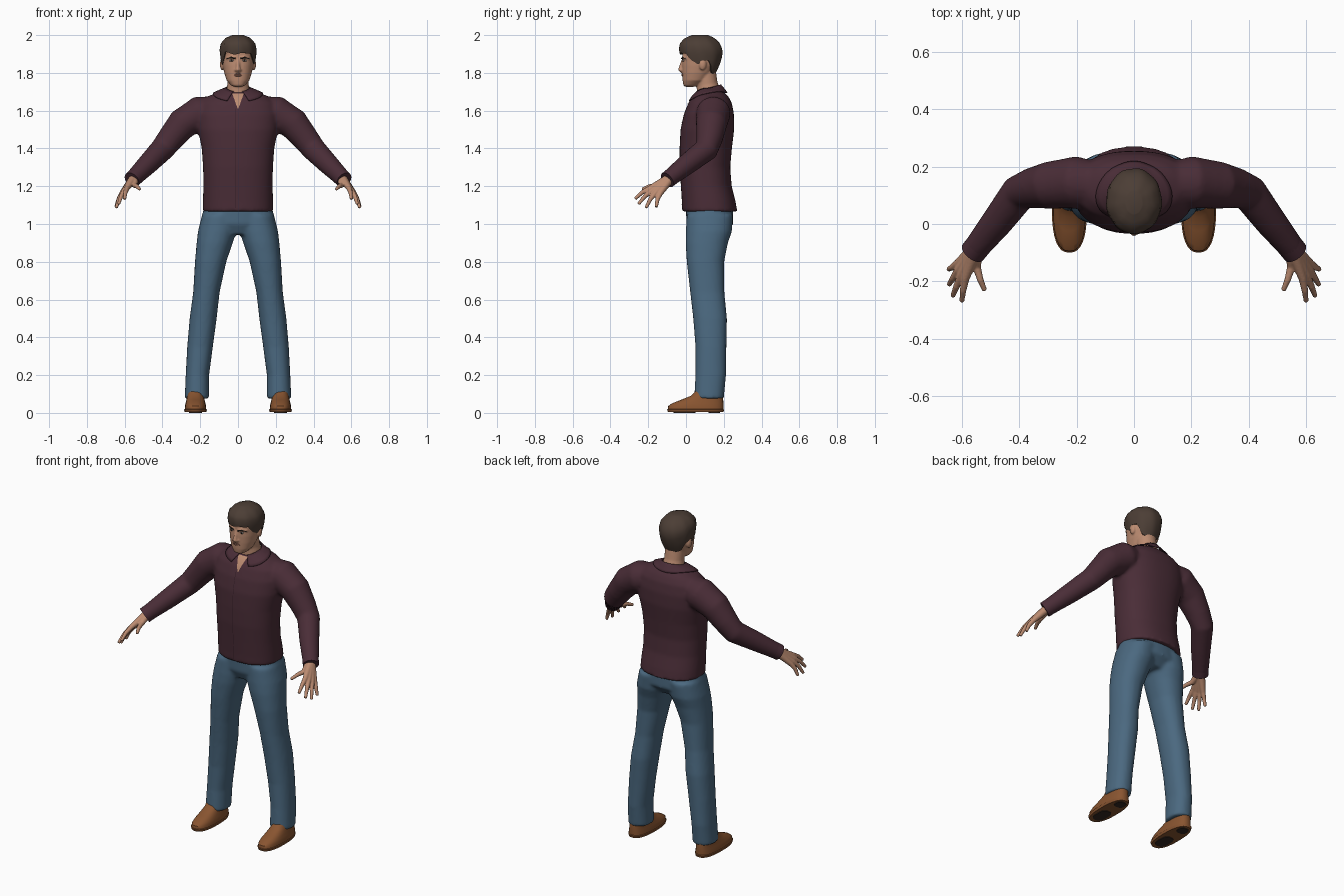
import bpy, bmesh, math
from mathutils import Vector, Matrix

cube = bpy.data.objects.get("Cube")
if cube:
    bpy.data.objects.remove(cube, do_unlink=True)


def material(name, color):
    m = bpy.data.materials.new(name)
    m.use_nodes = True
    m.diffuse_color = (*color, 1)
    bsdf = next(n for n in m.node_tree.nodes if n.type == 'BSDF_PRINCIPLED')
    bsdf.inputs["Base Color"].default_value = (*color, 1)
    return m


SKIN = material("skin", (.5, .26, .165))
HAIR = material("brown_hair", (.072, .048, .036))
SHIRT = material("plum_shirt", (.068, .026, .038))
SEAM = material("dark_plum", (.035, .013, .02))
DENIM = material("blue_denim", (.07, .14, .215))
LEATHER = material("tan_leather", (.25, .09, .03))
SOLE = material("dark_sole", (.035, .022, .016))
WHITE = material("eye_white", (.42, .38, .35))
DARK = material("eye_dark", (.02, .015, .012))
LIP = material("lip", (.36, .16, .11))


def finish(name, bm, mat, voxel=0, smooth=0, sharp=40):
    """Turn a bmesh into a smooth object; voxel fuses overlapping parts."""
    bmesh.ops.recalc_face_normals(bm, faces=bm.faces)
    mesh = bpy.data.meshes.new(name)
    bm.to_mesh(mesh)
    bm.free()
    mesh.materials.append(mat)
    mesh.shade_smooth()
    mesh.set_sharp_from_angle(angle=math.radians(sharp))
    ob = bpy.data.objects.new(name, mesh)
    bpy.context.scene.collection.objects.link(ob)
    if voxel:
        mod = ob.modifiers.new("fuse", 'REMESH')
        mod.mode, mod.voxel_size, mod.use_smooth_shade = 'VOXEL', voxel, True
        mod = ob.modifiers.new("soften", 'SMOOTH')
        mod.factor, mod.iterations = .5, smooth
    return ob


def skin_rings(bm, rings, closed=True, caps=True):
    """Join successive rows of points with quads."""
    rows = [[bm.verts.new(p) for p in r] for r in rings]
    n = len(rows[0])
    for a, b in zip(rows, rows[1:]):
        for i in range(n if closed else n - 1):
            j = (i + 1) % n
            bm.faces.new((a[i], a[j], b[j], b[i]))
    if caps:
        bm.faces.new(rows[0])
        bm.faces.new(rows[-1])


def stack(bm, table, side=1, e=2.2, n=32):
    """Loft of flat sections: height, x from, x to, front, back."""
    rings = []
    for z, x0, x1, y0, y1 in table:
        ring = []
        for i in range(n):
            a = math.tau * i / n
            s, c = math.sin(a), math.cos(a)
            ring.append((side * ((x0 + x1) / 2 + (x1 - x0) / 2 * math.copysign(abs(s) ** (2 / e), s)),
                         (y0 + y1) / 2 - (y1 - y0) / 2 * math.copysign(abs(c) ** (2 / e), c), z))
        rings.append(ring)
    skin_rings(bm, rings)


def even(table):
    """Expand symmetric rows of height, half width, front, back."""
    return [(z, -w, w, f, b) for z, w, f, b in table]


def tube(bm, path, side=1, n=14):
    """Round limb through points of x, y, z, radius."""
    pts = [Vector(p[:3]) for p in path]
    rings = []
    for i, p in enumerate(pts):
        t = (pts[min(i + 1, len(pts) - 1)] - pts[max(i - 1, 0)]).normalized()
        u = t.cross(Vector((1, 1, 0))).normalized()
        v = t.cross(u)
        ring = []
        for k in range(n):
            a = math.tau * k / n
            q = p + path[i][3] * (u * math.cos(a) + v * math.sin(a))
            ring.append((side * q.x, q.y, q.z))
        rings.append(ring)
    skin_rings(bm, rings)


def ball(bm, center, size):
    m = Matrix.Translation(center) @ Matrix.Diagonal((*size, 1))
    bmesh.ops.create_uvsphere(bm, u_segments=16, v_segments=10, radius=1, matrix=m)


def interp(table, t):
    for p, q in zip(table, table[1:]):
        if t <= q[0]:
            f = max(0, (t - p[0]) / (q[0] - p[0]))
            return [a + (b - a) * f for a, b in zip(p[1:], q[1:])]
    return table[-1][1:]


# Shirt: torso and both sleeves fused together
TORSO = [(1.065, .187, -.02, .272), (1.12, .186, -.022, .262), (1.2, .183, -.027, .242),
         (1.3, .185, -.034, .234), (1.4, .192, -.034, .243), (1.5, .212, -.029, .255),
         (1.58, .216, -.012, .254), (1.64, .2, .012, .243), (1.675, .16, .035, .225),
         (1.7, .105, .062, .2), (1.715, .07, .075, .18)]
ARM = [(.1, .14, 1.61, .07), (.2, .145, 1.587, .092), (.295, .135, 1.53, .083),
       (.355, .125, 1.455, .071), (.402, .108, 1.395, .064), (.475, .01, 1.32, .056),
       (.555, -.09, 1.24, .045)]
bm = bmesh.new()
stack(bm, even(TORSO), e=2.3, n=48)
for s in (1, -1):
    tube(bm, ARM, s, 20)
shirt = finish("shirt", bm, SHIRT, .01, 6)


def wrap(ob, method, mode, gap):
    mod = ob.modifiers.new("lie_on_shirt", 'SHRINKWRAP')
    mod.target, mod.wrap_method, mod.wrap_mode, mod.offset = shirt, method, mode, gap
    if method == 'PROJECT':
        mod.use_project_y = True


# Open neck and button placket lying on the chest
def chest_strip(name, mat, bottom, top, x, w0, w1, rows, gap):
    bm = bmesh.new()
    grid = []
    for i in range(rows + 1):
        f = i / rows
        w = w0 + (w1 - w0) * f
        grid.append([(x + w * k / 4, -.1, bottom + (top - bottom) * f) for k in range(-4, 5)])
    skin_rings(bm, grid, False, False)
    wrap(finish(name, bm, mat), 'PROJECT', 'ABOVE_SURFACE', gap)


chest_strip("open_neck", SKIN, 1.61, 1.69, 0, .002, .031, 12, .003)
chest_strip("placket_seam", SEAM, 1.085, 1.61, -.012, .0015, .0015, 50, .0015)

# Folded collar
bm = bmesh.new()
grid = []
for k in range(5):
    row = []
    for i in range(49):
        a = math.radians(22 + 316 * i / 48)
        f = (1 + math.cos(a)) / 2
        top = Vector((.064 * math.sin(a), .118 - .066 * math.cos(a), 1.737 - .038 * f))
        low = Vector(((.1 + .05 * f) * math.sin(a), .118 - .1 * math.cos(a), 1.695 - .052 * f * f))
        row.append(top.lerp(low, k / 4))
    grid.append(row)
skin_rings(bm, grid, False, False)
collar = finish("collar", bm, SHIRT)
wrap(collar, 'NEAREST_SURFACEPOINT', 'OUTSIDE', .005)
mod = collar.modifiers.new("cloth", 'SOLIDIFY')
mod.thickness, mod.offset = .005, 0

# Jeans: hips and legs fused together
HIPS = [(.945, .14, .03, .2), (1, .198, .002, .25), (1.09, .18, .0, .248)]
LEG = [(.075, .153, .282, .043, .2), (.2, .153, .277, .05, .212), (.35, .133, .269, .05, .214),
       (.5, .113, .256, .038, .217), (.64, .097, .237, .022, .203), (.8, .062, .228, .004, .202),
       (.9, .028, .219, -.002, .222), (.96, .008, .212, -.001, .243), (1.05, 0, .19, .004, .25)]
bm = bmesh.new()
stack(bm, even(HIPS), n=48)
for s in (1, -1):
    stack(bm, LEG, s)
finish("jeans", bm, DENIM, .01, 5)

# Shoes, cuffs and hands
SHOE = [(.004, .168, .282, -.095, .198), (.018, .164, .286, -.1, .202), (.02, .168, .282, -.096, .198),
        (.036, .169, .281, -.094, .198), (.05, .172, .278, -.075, .198), (.07, .177, .273, -.025, .197),
        (.09, .18, .27, .025, .195), (.115, .183, .268, .05, .19)]
FINGERS = {"index": ((.588, -.19, 1.19), (.6, -.27, 1.133)),
           "middle": ((.602, -.178, 1.178), (.632, -.252, 1.105)),
           "ring": ((.612, -.16, 1.167), (.645, -.212, 1.085)),
           "little": ((.615, -.138, 1.16), (.647, -.158, 1.09)),
           "thumb": ((.548, -.15, 1.205), (.52, -.232, 1.184))}
for side, s in (("left", 1), ("right", -1)):
    bm = bmesh.new()
    stack(bm, SHOE, s, 2.5)
    finish(side + "_shoe", bm, LEATHER)
    bm = bmesh.new()
    for x, front, back in ((.035, -.065, .05), (.03, .12, .18)):
        stack(bm, [(0, .225 - x, .225 + x, front, back), (.006, .225 - x, .225 + x, front, back)], s, 3)
    finish(side + "_tread", bm, SOLE)
    bm = bmesh.new()
    tube(bm, [(.53, -.059, 1.265, .046), (.562, -.099, 1.233, .045)], s, 24)
    finish(side + "_cuff", bm, SHIRT)

    bm = bmesh.new()
    wrist = Vector((.548, -.08, 1.247))
    for knuckle, tip in FINGERS.values():
        k, t = Vector(knuckle), Vector(tip)
        bend = k.lerp(t, .5) + Vector((.002, -.003, .005))
        steps = ((wrist, .026), (wrist.lerp(k, .5), .02), (k, .0145), (bend, .0115), (t, .0085))
        tube(bm, [(*p, r) for p, r in steps], s)
    finish(side + "_hand", bm, SKIN, .004, 3)

# Head: skull, neck, nose, brow ridges and ears fused together
SKULL = [(1.726, .02, -.004, .04), (1.735, .038, -.014, .07), (1.76, .06, -.018, .11),
         (1.8, .073, -.02, .14), (1.84, .081, -.021, .165), (1.88, .085, -.019, .175),
         (1.92, .086, -.021, .178), (1.96, .07, -.01, .16), (1.985, .04, .03, .13)]


def face_y(x, z):
    w, f, b = interp(SKULL, z)
    return (f + b) / 2 - (b - f) / 2 * (1 - abs(x / w) ** 2.2) ** (1 / 2.2)


def on_face(points, lift=0):
    return [(x, face_y(x, z) - lift, z, r) for x, z, r in points]


bm = bmesh.new()
stack(bm, even(SKULL), n=36)
tube(bm, [(0, .135, 1.6, .072), (0, .123, 1.68, .067), (0, .112, 1.74, .056), (0, .1, 1.82, .056)], n=24)
tube(bm, [(0, -.012, 1.88, .007), (0, -.026, 1.835, .01), (0, -.031, 1.819, .013), (0, -.018, 1.808, .012)])
for s in (1, -1):
    tube(bm, on_face([(.012, 1.877, .007), (.035, 1.884, .008), (.06, 1.876, .007)]), s)
    ball(bm, (s * .083, .088, 1.845), (.013, .02, .031))
    ball(bm, (s * .01, -.026, 1.815), (.008, .009, .007))
finish("head", bm, SKIN, .005, 3)

# Eyes, eyebrows and lips
for side, s in (("left", 1), ("right", -1)):
    y = face_y(.034, 1.865)
    for part, mat, push, size in (("eye", WHITE, 0, (.013, .005, .0055)),
                                  ("iris", DARK, .003, (.0055, .003, .005))):
        bm = bmesh.new()
        ball(bm, (s * .034, y - push, 1.865), size)
        finish(side + "_" + part, bm, mat)
    bm = bmesh.new()
    tube(bm, on_face([(.014, 1.876, .004), (.036, 1.882, .005), (.058, 1.875, .003)], .004), s)
    finish(side + "_eyebrow", bm, DARK)
bm = bmesh.new()
for z, r in ((1.792, .004), (1.786, .0045)):
    tube(bm, on_face([(-.024, 1.788, .001), (-.01, z, r), (.01, z, r), (.024, 1.788, .001)]))
finish("lips", bm, LIP)

# Hair: cap whose lower edge follows fringe, sideburns, ears and nape
CAP = [(1.78, .066, .03, .147), (1.84, .087, -.005, .177), (1.88, .094, -.028, .19),
       (1.92, .098, -.036, .195), (1.955, .092, -.033, .182), (1.985, .066, -.005, .152),
       (2.001, .028, .035, .115)]
EDGE = [(0, 1.9), (45, 1.907), (60, 1.86), (78, 1.842), (90, 1.87), (112, 1.862), (130, 1.805), (180, 1.785)]
bm = bmesh.new()
rings = []
for k in range(-1, 11):
    ring = []
    for i in range(48):
        deg = 360 * i / 48
        a = math.radians(deg)
        low = interp(EDGE, min(deg, 360 - deg))[0] + .004 * math.sin(7 * a)
        z = low + (2.001 - low) * math.sin(max(k, 0) / 10 * math.pi / 2)
        w, f, b = interp(CAP, z)
        r = (.82 if k < 0 else 1) * (1 + .012 * math.sin(9 * a + 20 * z))
        ring.append((w * r * math.sin(a), (f + b) / 2 - (b - f) / 2 * r * math.cos(a), z))
    rings.append(ring)
skin_rings(bm, rings, caps=False)
bmesh.ops.contextual_create(bm, geom=[e for e in bm.edges if e.is_boundary and e.verts[0].co.z > 1.99])
finish("hair", bm, HAIR)
